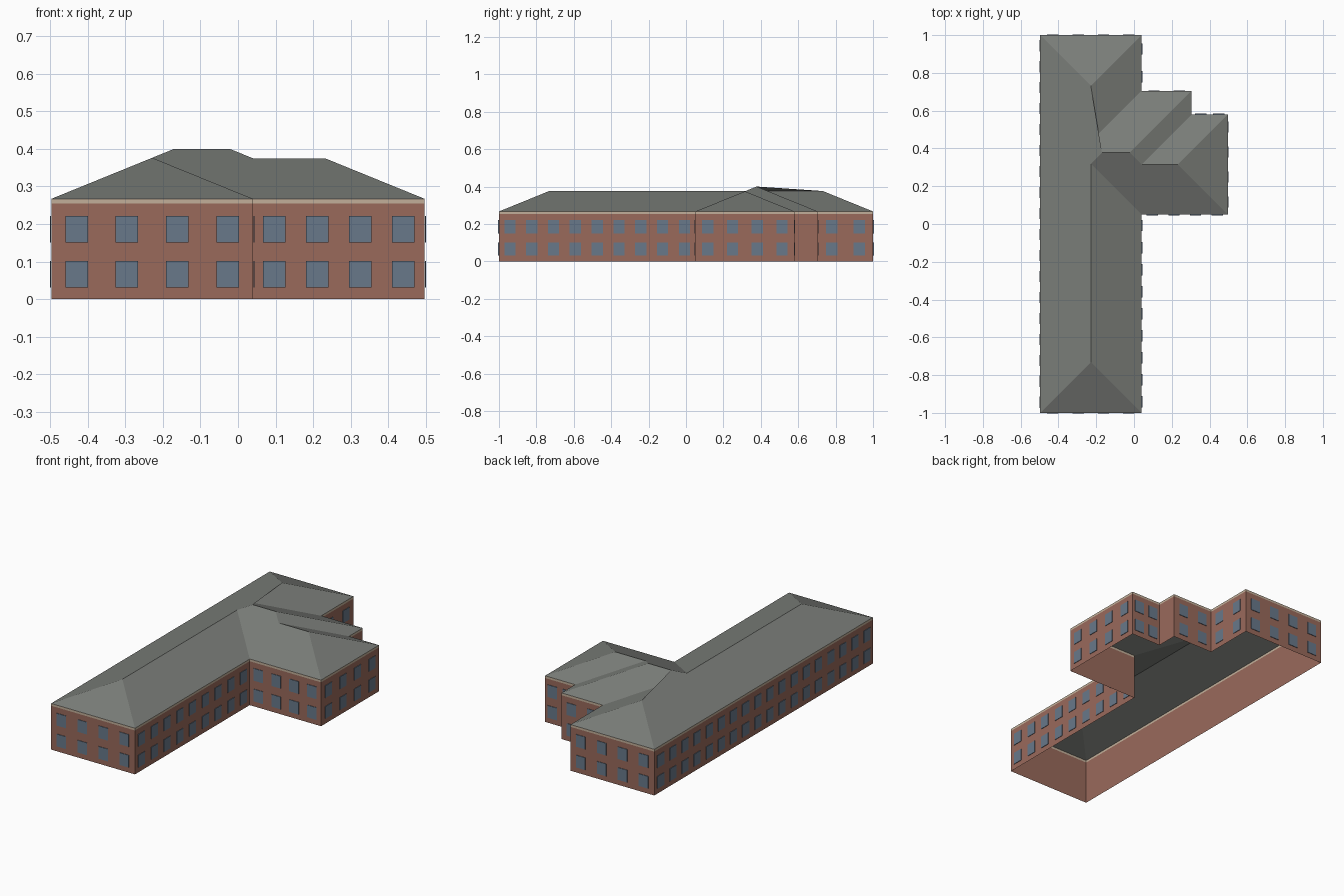
import bpy
import bmesh
import math
from mathutils import Vector, Matrix

cube = bpy.data.objects.get("Cube")
if cube:
    bpy.data.objects.remove(cube, do_unlink=True)

# Main dimensions
WEST, EAST, MAIN_E, STEP_E = -0.497, 0.497, 0.04, 0.305
SOUTH, NORTH, WING_S, WING_N, STEP_N = -1.0, 1.0, 0.05, 0.58, 0.705
TRIM_Z, EAVE_Z, SLOPE = 0.254, 0.267, 0.407
WIN_W, WIN_H, BAY = 0.06, 0.071, 0.111


def material(name, color):
    m = bpy.data.materials.new(name)
    m.use_nodes = True
    m.diffuse_color = (*color, 1)
    m.node_tree.nodes["Principled BSDF"].inputs["Base Color"].default_value = (*color, 1)
    return m


brick = material("brick red", (0.32, 0.142, 0.105))
slate = material("slate grey", (0.195, 0.205, 0.19))
glass = material("window blue", (0.14, 0.19, 0.255))
cream = material("cream trim", (0.54, 0.43, 0.32))


def add_object(name, bm, mat):
    mesh = bpy.data.meshes.new(name)
    bm.to_mesh(mesh)
    bm.free()
    mesh.materials.append(mat)
    obj = bpy.data.objects.new(name, mesh)
    bpy.context.collection.objects.link(obj)
    return obj


# Footprint, counter-clockwise from the south-west corner
footprint = [(WEST, SOUTH), (MAIN_E, SOUTH), (MAIN_E, WING_S), (EAST, WING_S),
             (EAST, WING_N), (STEP_E, WING_N), (STEP_E, STEP_N),
             (MAIN_E, STEP_N), (MAIN_E, NORTH), (WEST, NORTH)]
edges = list(zip(footprint, footprint[1:] + footprint[:1]))


def wall_band(name, z0, z1, mat):
    bm = bmesh.new()
    for a, b in edges:
        bm.faces.new([bm.verts.new((*p, z)) for p, z in
                      ((a, z0), (b, z0), (b, z1), (a, z1))])
    bmesh.ops.remove_doubles(bm, verts=bm.verts, dist=0.0001)
    return add_object(name, bm, mat)


# Open-bottomed walls and the eaves strip
wall_band("walls", 0, TRIM_Z, brick)
wall_band("eaves_trim", TRIM_Z, EAVE_Z, cream)

# Hipped roof: its height is the highest hip over the three overlapping blocks
blocks = [(WEST, MAIN_E, SOUTH, NORTH), (WEST, EAST, WING_S, WING_N),
          (WEST, STEP_E, WING_S, STEP_N)]


def roof_point(x, y):
    inset = max(min(x - x0, x1 - x, y - y0, y1 - y) for x0, x1, y0, y1 in blocks)
    return (x, y, EAVE_Z + SLOPE * inset)


half_main = (MAIN_E - WEST) / 2
half_wing = (WING_N - WING_S) / 2
half_step = (STEP_N - WING_S) / 2
ridge_x = WEST + half_main
points = {
    "south": (ridge_x, SOUTH + half_main),
    "north": (ridge_x, NORTH - half_main),
    "valley_s": (ridge_x, WING_S + half_main),
    "valley_n": (ridge_x, STEP_N - half_main),
    "peak_w": (WEST + half_step, WING_S + half_step),
    "peak_e": (STEP_E - half_step, WING_S + half_step),
    "wing_w": (STEP_E - half_wing, WING_S + half_wing),
    "wing_e": (EAST - half_wing, WING_S + half_wing),
}
points.update(enumerate(footprint))

# One roof plane rises from each wall; the list gives its upper outline
uppers = [["south"], ["valley_s", "south"],
          ["wing_e", "wing_w", "peak_e", "peak_w", "valley_s"], ["wing_e"],
          ["wing_w", "wing_e"], ["peak_e", "wing_w"],
          ["valley_n", "peak_w", "peak_e"], ["north", "valley_n"], ["north"],
          ["south", "valley_s", "peak_w", "valley_n", "north"]]
bm = bmesh.new()
verts = {k: bm.verts.new(roof_point(*p)) for k, p in points.items()}
for i, upper in enumerate(uppers):
    bm.faces.new([verts[k] for k in [i, (i + 1) % len(footprint)] + upper])
bmesh.ops.triangulate(bm, faces=bm.faces[:])
add_object("roof", bm, slate)

# Two floors of evenly spaced window plates on every wall long enough
bm = bmesh.new()
for a, b in edges:
    a, b = Vector((*a, 0)), Vector((*b, 0))
    length = (b - a).length
    if length < 0.15:
        continue
    along = (b - a).normalized()
    outward = Vector((along.y, -along.x, 0))
    turn = Matrix.Rotation(math.atan2(along.y, along.x), 4, 'Z')
    count = max(2, int(length / BAY))
    for i in range(count):
        for z in (0.066, 0.186):
            spot = a + along * length * (i + 0.5) / count + outward * 0.0025
            spot.z = z
            size = Matrix.Diagonal((WIN_W, 0.003, WIN_H, 1))
            bmesh.ops.create_cube(bm, size=1, matrix=Matrix.Translation(spot) @ turn @ size)
add_object("windows", bm, glass)
